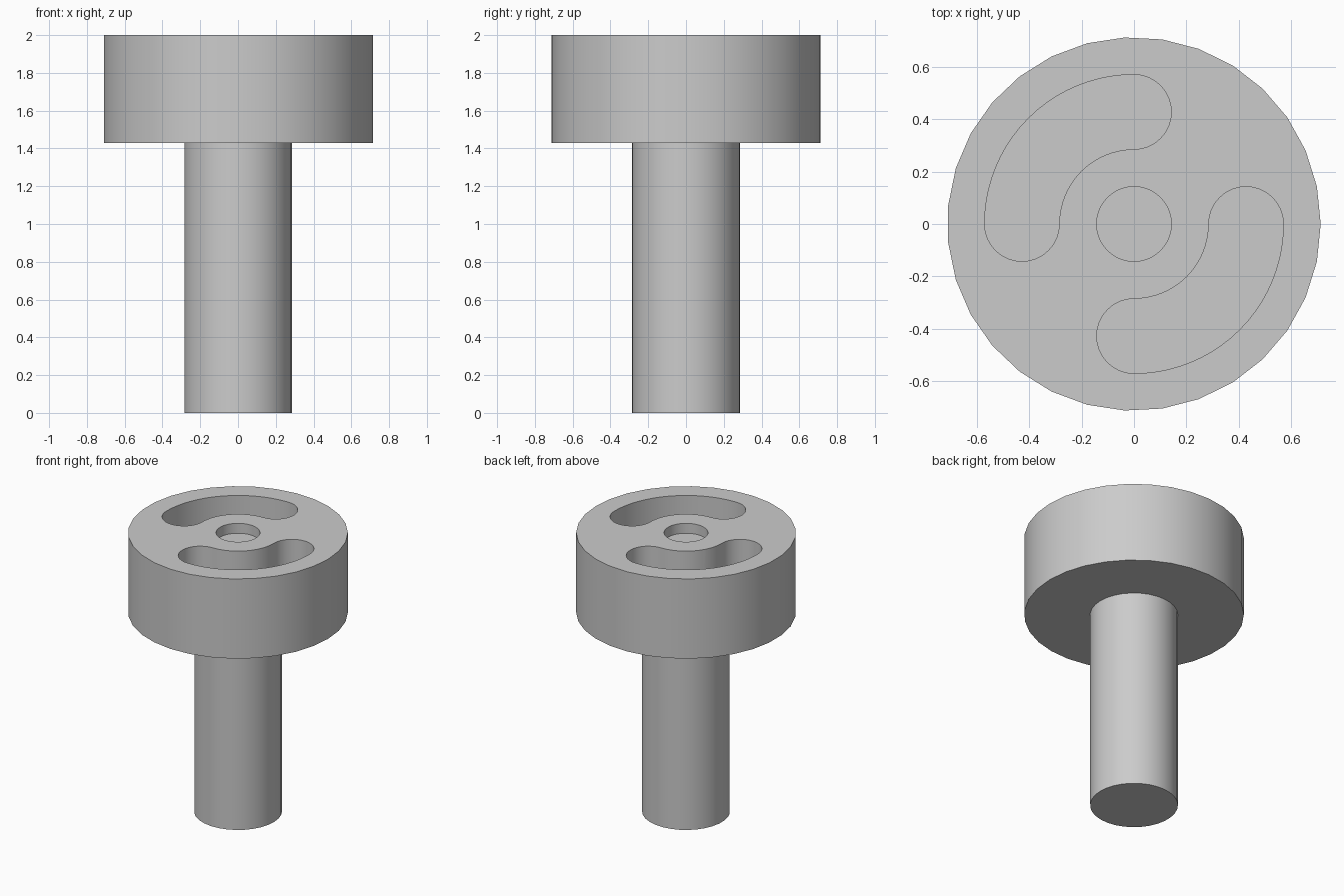
import bpy
from math import sin, cos, pi, radians

if "Cube" in bpy.data.objects:
    bpy.data.objects.remove(bpy.data.objects["Cube"])

U = 2 / 2.8                      # head radius; everything else is a fraction of it
SIDES = 31


def polar(r, a, cx=0, cy=0):
    return (cx + r * cos(a), cy + r * sin(a))


def arc(r, a0, a1, n, cx=0, cy=0):
    return [polar(r, radians(a0 + (a1 - a0) * i / n), cx, cy) for i in range(n + 1)]


def stack(name, rings):
    """Closed solid from a stack of (outline, z) rings with equal point counts."""
    n = len(rings[0][0])
    verts = [(x, y, z) for pts, z in rings for x, y in pts]
    faces = [tuple(reversed(range(n))),
             tuple(range(len(verts) - n, len(verts)))]
    for k in range(len(rings) - 1):
        for i in range(n):
            j = (i + 1) % n
            faces.append((k*n + i, k*n + j, (k+1)*n + j, (k+1)*n + i))
    me = bpy.data.meshes.new(name)
    me.from_pydata(verts, [], faces)
    ob = bpy.data.objects.new(name, me)
    bpy.context.collection.objects.link(ob)
    return ob


def circle(r, n):
    return [polar(r, 2 * pi * i / n) for i in range(n)]


# Shaft and wide head as one stepped solid
shaft, head = circle(0.4 * U, SIDES), circle(U, SIDES)
body = stack("headed_pin", [(shaft, 0), (shaft, 2 * U), (head, 2 * U), (head, 2)])


# Curved slot outline: quarter ring with rounded ends
def slot(start):
    end = start + 90
    mid = 0.6 * U
    c0, c1 = polar(mid, radians(start)), polar(mid, radians(end))
    return (arc(0.8 * U, start, end, 20)[:-1]
            + arc(0.2 * U, end, end + 180, 16, *c1)[:-1]
            + arc(0.4 * U, end, start, 16)[:-1]
            + arc(0.2 * U, start + 180, start + 360, 16, *c0)[:-1])


# Pockets in the head: shallow centre hole and two deep slots
pockets = [("hole_cutter", circle(0.2 * U, 40), 0.1 * U),
           ("slot_cutter_a", slot(90), 0.5 * U),
           ("slot_cutter_b", slot(-90), 0.5 * U)]
bpy.context.view_layer.objects.active = body
body.select_set(True)
for name, outline, depth in pockets:
    cutter = stack(name, [(outline, 2 - depth), (outline, 2.2)])
    cutter.hide_render = True
    mod = body.modifiers.new(name, 'BOOLEAN')
    mod.operation = 'DIFFERENCE'
    mod.solver = 'EXACT'
    mod.object = cutter
    bpy.ops.object.modifier_apply(modifier=mod.name)
    bpy.data.objects.remove(cutter)

# Smooth round walls, sharp rims
bpy.ops.object.shade_smooth_by_angle(angle=radians(30))
